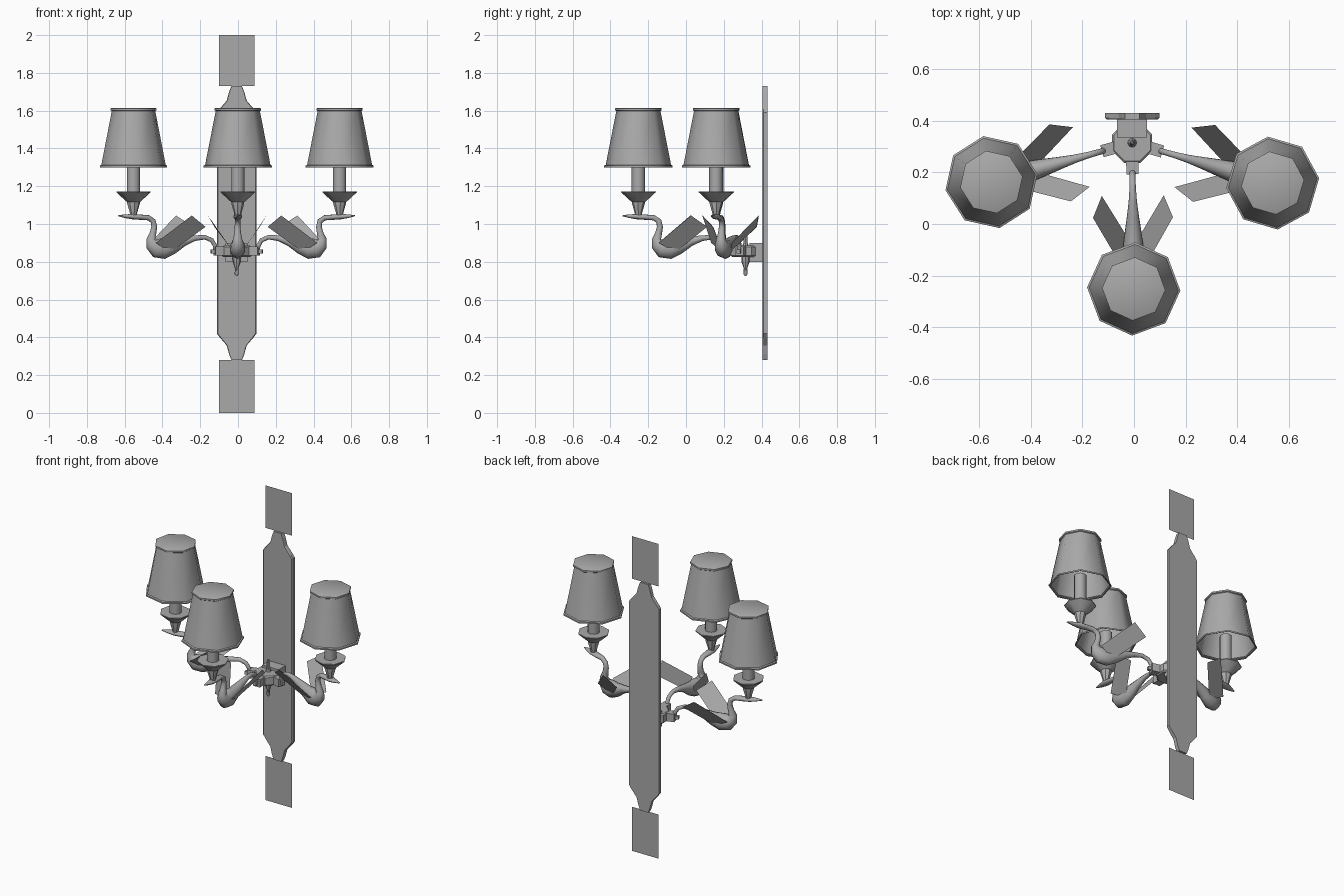
import bpy, bmesh, math
from mathutils import Vector, Matrix

cube = bpy.data.objects.get("Cube")
if cube:
    bpy.data.objects.remove(cube, do_unlink=True)

metal = bpy.data.materials.new("plain grey")
metal.use_nodes = True
GREY = (0.4, 0.4, 0.4, 1)
metal.diffuse_color = GREY
metal.node_tree.nodes["Principled BSDF"].inputs["Base Color"].default_value = GREY

CX, HUB_Y = -0.007, 0.315   # hub axis
REACH = 0.567               # hub axis to lamp axis


def finish(name, bm, matrix=None, smooth=None, fix_normals=True):
    """Turn a bmesh into a named object, with optional smoothing angle."""
    if fix_normals:
        bmesh.ops.recalc_face_normals(bm, faces=bm.faces[:])
    mesh = bpy.data.meshes.new(name)
    bm.to_mesh(mesh)
    bm.free()
    mesh.materials.append(metal)
    obj = bpy.data.objects.new(name, mesh)
    bpy.context.collection.objects.link(obj)
    if matrix:
        obj.matrix_world = matrix
    if smooth:
        bpy.ops.object.select_all(action='DESELECT')
        obj.select_set(True)
        bpy.context.view_layer.objects.active = obj
        bpy.ops.object.shade_smooth_by_angle(angle=math.radians(smooth))
    return obj


def skin(bm, rings, cap_start=True, cap_end=True):
    """Bridge rings of points with quads."""
    loops = [[bm.verts.new(p) for p in ring] for ring in rings]
    n = len(loops[0])
    for a, b in zip(loops, loops[1:]):
        for i in range(n):
            j = (i + 1) % n
            bm.faces.new((a[i], a[j], b[j], b[i]))
    if cap_start:
        bm.faces.new(loops[0][::-1])
    if cap_end:
        bm.faces.new(loops[-1])


def lathe(profile, sides=8, turn=0.0, open_bottom=False):
    """Revolve (radius, height) points about z."""
    bm = bmesh.new()
    angles = [turn + math.tau * i / sides for i in range(sides)]
    skin(bm, [[(r * math.cos(a), r * math.sin(a), z) for a in angles]
              for r, z in profile], cap_start=not open_bottom)
    return bm


def box(bm, x0, x1, y0, y1, z0, z1):
    skin(bm, [[(x0, y0, z), (x1, y0, z), (x1, y1, z), (x0, y1, z)] for z in (z0, z1)])


def swan_tube(stations, sides=10):
    """Sweep ellipses along a path in the xz plane: (x, z, in-plane radius, width)."""
    bm = bmesh.new()
    rings = []
    for i, (x, z, h, w) in enumerate(stations):
        before, after = stations[max(i - 1, 0)], stations[min(i + 1, len(stations) - 1)]
        t = Vector((after[0] - before[0], 0, after[1] - before[1])).normalized()
        up = Vector((-t.z, 0, t.x))
        ring = []
        for k in range(sides):
            a = math.tau * k / sides
            ring.append(Vector((x, 0, z)) + up * h * math.cos(a)
                        + Vector((0, w * math.sin(a), 0)))
        rings.append(ring)
    skin(bm, rings)
    return bm


# Wall plate: long strip with tapered ends
half = [(0.105, 0.42), (0.09, 0.40), (0.053, 0.357), (0.04, 0.31), (0.028, 0.28)]
right_side = half[::-1] + [(x, 2.01 - z) for x, z in half]
outline = right_side + [(-x, z) for x, z in right_side[::-1]]


def plate_ring(y, k):
    return [(CX + x * k, y, z) for x, z in outline]


bm = bmesh.new()
skin(bm, [plate_ring(0.405, 0.94), plate_ring(0.411, 1), plate_ring(0.431, 1)])
finish("wall_plate", bm)

# Thin square panels above and below the plate
for name, z0, z1 in (("top_panel", 1.73, 2.0), ("bottom_panel", 0.0, 0.28)):
    bm = bmesh.new()
    bm.faces.new([bm.verts.new((CX + x, 0.418, z)) for x, z in
                  ((-0.094, z0), (0.094, z0), (0.094, z1), (-0.094, z1))])
    finish(name, bm, fix_normals=False)

# Mount block joining hub and plate
bm = bmesh.new()
box(bm, CX - 0.058, CX + 0.058, 0.335, 0.431, 0.80, 0.90)
finish("mount_block", bm)

# Octagonal hub and its vertical finial
hub_place = Matrix.Translation((CX, HUB_Y, 0))
finish("hub", lathe([(0.076, 0.825), (0.084, 0.832), (0.084, 0.878), (0.076, 0.885)],
                    turn=math.pi / 8), hub_place)
finish("finial", lathe([(0.004, 0.725), (0.011, 0.735), (0.009, 0.765), (0.02, 0.795),
                        (0.022, 0.825), (0.018, 0.885), (0.01, 0.90), (0.01, 0.945),
                        (0.004, 0.96)]), hub_place, 40)

# Swan stations from hub to bill: x, z, in-plane radius, width
swan = [(0.115, 0.85, 0.012, 0.012), (0.119, 0.885, 0.012, 0.012),
        (0.137, 0.914, 0.012, 0.012), (0.175, 0.93, 0.012, 0.013),
        (0.23, 0.925, 0.015, 0.017), (0.29, 0.908, 0.025, 0.025),
        (0.35, 0.884, 0.042, 0.034), (0.40, 0.87, 0.055, 0.041),
        (0.44, 0.874, 0.053, 0.041), (0.465, 0.895, 0.038, 0.034),
        (0.472, 0.918, 0.024, 0.025), (0.460, 0.95, 0.018, 0.019),
        (0.453, 0.985, 0.016, 0.016), (0.459, 1.015, 0.015, 0.015),
        (0.485, 1.033, 0.014, 0.016), (0.53, 1.036, 0.014, 0.022),
        (0.575, 1.039, 0.014, 0.024), (0.61, 1.041, 0.010, 0.016),
        (0.65, 1.044, 0.003, 0.005)]
wing = [(0.205, 0.12, 0.985), (0.29, 0.155, 1.045), (0.46, 0.057, 0.90), (0.37, 0.02, 0.85)]
cup = [(0.018, 1.045), (0.02, 1.06), (0.034, 1.108), (0.034, 1.116), (0.042, 1.122),
       (0.092, 1.168), (0.092, 1.173), (0.03, 1.173)]
shade = [(0.174, 1.302), (0.181, 1.30), (0.181, 1.309), (0.173, 1.313), (0.117, 1.598),
         (0.123, 1.602), (0.123, 1.612), (0.117, 1.615)]

# Three lamp arms: heading and facet turn of the shade in degrees
for side, heading, facet in (("right", 195.6, 10), ("front", -89.4, -2), ("left", -16, 6)):
    place = hub_place @ Matrix.Rotation(math.radians(heading), 4, 'Z')
    lamp = place @ Matrix.Translation((REACH, 0, 0))
    turn = math.radians(facet - heading)

    bm = bmesh.new()
    box(bm, 0.06, 0.122, -0.024, 0.024, 0.832, 0.882)
    box(bm, 0.122, 0.142, -0.01, 0.01, 0.845, 0.865)
    finish(side + "_arm_clip", bm, place)

    finish(side + "_swan_arm", swan_tube(swan), place, 60)

    bm = bmesh.new()
    for s in (1, -1):
        bm.faces.new([bm.verts.new((x, s * y, z)) for x, y, z in wing[::s]])
    finish(side + "_wings", bm, place, fix_normals=False)

    finish(side + "_candle_cup", lathe(cup, turn=turn), lamp, 40)
    finish(side + "_candle", lathe([(0.036, 1.17), (0.036, 1.37)], 10), lamp, 40)
    finish(side + "_lamp_shade", lathe(shade, turn=turn, open_bottom=True), lamp, 50)
